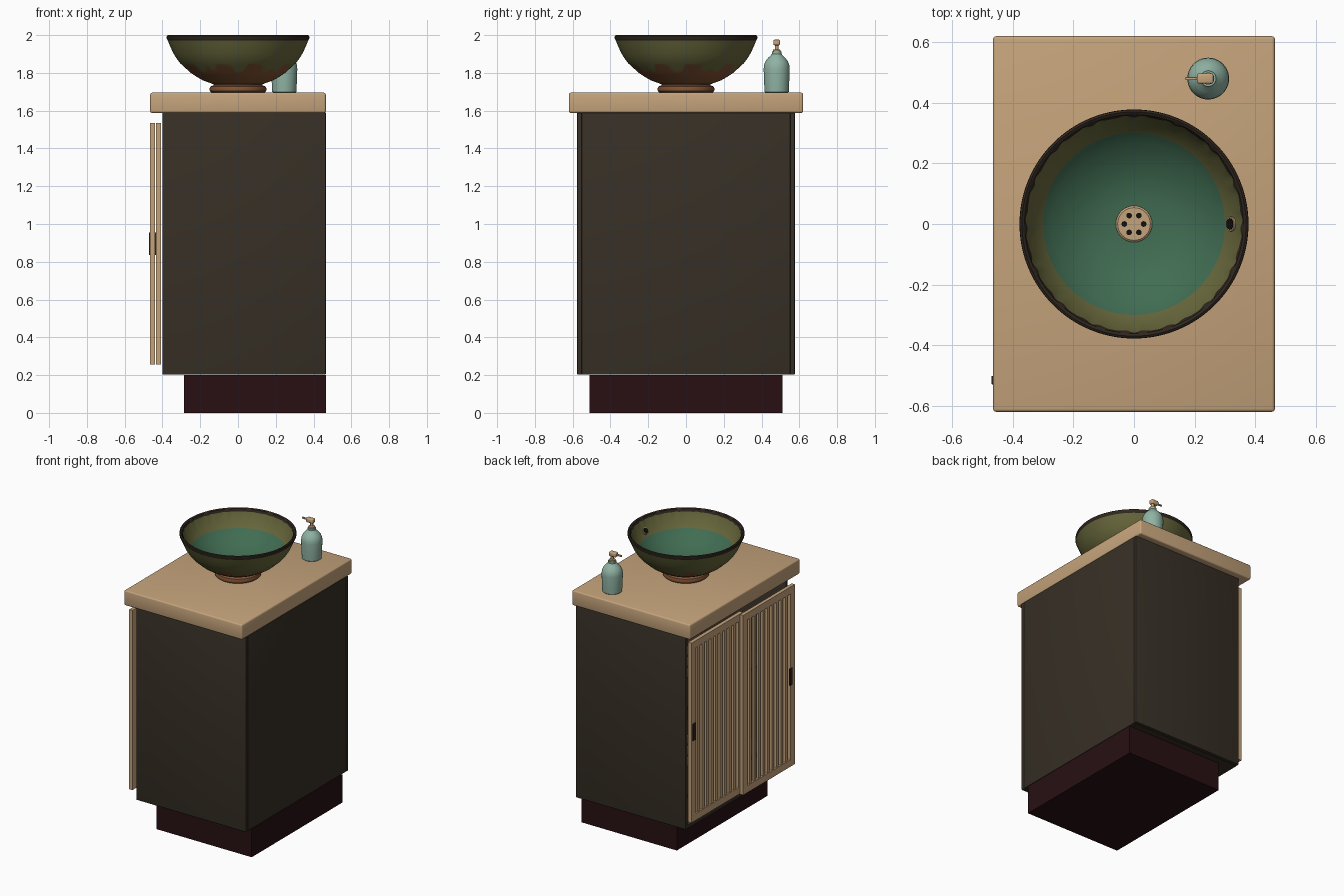
import bpy, bmesh, math
from math import sin, cos, pi

if "Cube" in bpy.data.objects:
    bpy.data.objects.remove(bpy.data.objects["Cube"])


def material(name, rgb):
    m = bpy.data.materials.new(name)
    m.diffuse_color = (*rgb, 1)
    m.use_nodes = True
    m.node_tree.nodes["Principled BSDF"].inputs["Base Color"].default_value = m.diffuse_color
    return m


WOOD = material("pale wood", (0.56, 0.37, 0.20))
DARK = material("dark cabinet wood", (0.038, 0.029, 0.019))
BASE = material("dark red plinth", (0.021, 0.005, 0.006))
OLIVE = material("olive glaze", (0.135, 0.135, 0.045))
GREEN = material("green glaze", (0.052, 0.15, 0.085))
CLAY = material("bare clay", (0.22, 0.085, 0.032))
RIM = material("dark rim", (0.028, 0.019, 0.013))
TEAL = material("pale teal", (0.28, 0.45, 0.37))
HOLE = material("black", (0.006, 0.005, 0.004))


def finish(name, bm, mats, smooth=True):
    bmesh.ops.recalc_face_normals(bm, faces=bm.faces)
    me = bpy.data.meshes.new(name)
    bm.to_mesh(me)
    bm.free()
    ob = bpy.data.objects.new(name, me)
    bpy.context.collection.objects.link(ob)
    for m in mats:
        me.materials.append(m)
    if smooth:
        bpy.ops.object.select_all(action='DESELECT')
        ob.select_set(True)
        bpy.context.view_layer.objects.active = ob
        bpy.ops.object.shade_smooth_by_angle(angle=math.radians(35))
    return ob


def add_box(bm, lo, hi):
    vs = bmesh.ops.create_cube(bm, size=1)["verts"]
    for v in vs:
        for i in range(3):
            v.co[i] = lo[i] if v.co[i] < 0 else hi[i]


def box(name, lo, hi, mat, bevel=0.0):
    bm = bmesh.new()
    add_box(bm, lo, hi)
    if bevel:
        bmesh.ops.bevel(bm, geom=bm.edges[:], offset=bevel, segments=3,
                        profile=0.5, affect='EDGES')
    return finish(name, bm, [mat], bool(bevel))


def lathe(name, rows, mats, centre=(0, 0), n=96):
    """rows: (point function of angle or (r, z), material index of band above it)"""
    bm = bmesh.new()
    rings = []
    for point, _ in rows:
        ring = []
        for i in range(n):
            a = 2 * pi * i / n
            r, z = point(a) if callable(point) else point
            ring.append(bm.verts.new((centre[0] + r * cos(a), centre[1] + r * sin(a), z)))
        rings.append(ring)
    for k in range(len(rings) - 1):
        for i in range(n):
            j = (i + 1) % n
            f = bm.faces.new((rings[k][i], rings[k][j], rings[k + 1][j], rings[k + 1][i]))
            f.material_index = rows[k][1]
    for k, m in ((0, rows[0][1]), (-1, rows[-1][1])):
        bm.faces.new(rings[k]).material_index = m
    return finish(name, bm, mats)


# Plinth, carcass panels and countertop
box("plinth", (-0.285, -0.51, 0), (0.465, 0.51, 0.2), BASE)
for side, s in (("front", -1), ("back", 1)):
    y0, y1 = sorted((s * 0.552, s * 0.576))
    box(side + "_side_panel", (-0.4, y0, 0.203), (0.465, y1, 1.59), DARK, 0.004)
box("rear_panel", (0.44, -0.552, 0.203), (0.465, 0.552, 1.59), DARK, 0.004)
box("cabinet_floor", (-0.4, -0.552, 0.203), (0.44, 0.552, 0.227), DARK)
box("cabinet_top", (-0.4, -0.552, 1.565), (0.44, 0.552, 1.59), DARK)
box("shelf", (-0.3, -0.552, 0.97), (0.44, 0.552, 0.99), DARK)
box("countertop", (-0.465, -0.62, 1.588), (0.465, 0.62, 1.695), WOOD, 0.01)

# Folded towels inside
for level, z in (("lower", 0.36), ("upper", 0.99)):
    for k in range(3):
        box(f"{level}_towel_{k + 1}", (-0.06, 0.04, z + k * 0.078),
            (0.36, 0.46, z + k * 0.078 + 0.076), TEAL, 0.02)
box("lower_shelf", (-0.3, -0.552, 0.34), (0.44, 0.552, 0.36), DARK)


# Sliding slatted doors on two tracks
def door(name, x0, x1, y0, y1, handle_y, slats=9):
    bm = bmesh.new()
    z0, z1, w = 0.255, 1.535, 0.05
    add_box(bm, (x0, y0, z0), (x1, y0 + w, z1))
    add_box(bm, (x0, y1 - w, z0), (x1, y1, z1))
    add_box(bm, (x0, y0 + w, z0), (x1, y1 - w, z0 + w))
    add_box(bm, (x0, y0 + w, z1 - w), (x1, y1 - w, z1))
    pitch = (y1 - y0 - 2 * w) / (slats + 0.5)
    for i in range(slats):
        y = y0 + w + pitch * (i + 0.5)
        add_box(bm, (x0 + 0.004, y, z0 + w), (x1 - 0.004, y + pitch * 0.5, z1 - w))
    finish(name, bm, [WOOD], False)
    box(name + "_handle", (x0 - 0.006, handle_y - 0.014, 0.835),
        (x0 + 0.004, handle_y + 0.014, 0.955), RIM, 0.002)


door("inner_door", -0.435, -0.408, -0.02, 0.56, 0.533)
door("outer_door", -0.465, -0.44, -0.56, 0.02, -0.515)

# Basin: foot, clay with a dripping glaze edge, glazed wall, rim, interior
WALL = [(0.13, 1.74), (0.185, 1.76), (0.25, 1.8), (0.305, 1.85),
        (0.34, 1.9), (0.363, 1.95), (0.372, 1.972), (0.378, 1.99)]


def wall_radius(z):
    for (r0, z0), (r1, z1) in zip(WALL, WALL[1:]):
        if z <= z1:
            return r0 + (r1 - r0) * (z - z0) / (z1 - z0)
    return WALL[-1][0]


def drip_edge(a):
    wave = sin(9 * a) + 0.6 * sin(14 * a + 1) + 0.4 * sin(23 * a + 2)
    z = 1.825 + 0.022 * math.tanh(1.6 * wave)
    return wall_radius(z), z


def rim_edge(a):
    return 0.355 + 0.0025 * sin(31 * a) + 0.0015 * sin(47 * a), 1.978


rows = [((0.14, 1.695), 0), ((0.149, 1.703), 0), ((0.151, 1.715), 0), ((0.146, 1.728), 0),
        ((0.128, 1.735), 0), ((0.13, 1.74), 0), ((0.185, 1.76), 0), ((0.22, 1.78), 0),
        ((0.25, 1.8), 0), (drip_edge, 1), ((0.305, 1.85), 1), ((0.325, 1.876), 1),
        ((0.343, 1.905), 1), ((0.363, 1.95), 1), ((0.372, 1.972), 2), ((0.378, 1.985), 2),
        ((0.377, 1.996), 2), ((0.37, 2.0), 2), ((0.361, 1.995), 2), (rim_edge, 1),
        ((0.343, 1.95), 1), ((0.323, 1.915), 1), ((0.3, 1.885), 3), ((0.27, 1.856), 3),
        ((0.23, 1.826), 3), ((0.18, 1.797), 3), ((0.12, 1.776), 3), ((0.055, 1.768), 3)]
lathe("basin", rows, [CLAY, OLIVE, RIM, GREEN], n=192)

# Drain with six holes, and overflow ring
lathe("drain", [((0.06, 1.762), 0), ((0.06, 1.774), 0), ((0.054, 1.779), 0)], [WOOD], n=32)
for i in range(6):
    a = i * pi / 3
    lathe(f"drain_hole_{i + 1}", [((0.0095, 1.776), 0), ((0.0095, 1.7805), 0)], [HOLE],
          (0.032 * cos(a), 0.032 * sin(a)), 12)
for name, r, t, mat in (("overflow_ring", 0.024, 0.006, WOOD), ("overflow_hole", 0.019, 0.008, HOLE)):
    ob = lathe(name, [((r, -0.006), 0), ((r, t), 0)], [mat], n=24)
    ob.location = (0.322, 0, 1.918)
    ob.rotation_euler = (0, math.radians(-56), 0)

# Soap bottle and pump
C = (0.245, 0.48)
lathe("soap_bottle", [((r, z), 0) for r, z in (
    (0.058, 1.695), (0.064, 1.7), (0.066, 1.74), (0.069, 1.82), (0.067, 1.842), (0.059, 1.862),
    (0.045, 1.88), (0.032, 1.892), (0.026, 1.9), (0.026, 1.912))], [TEAL], C, 40)
lathe("pump_collar", [((0.02, 1.91), 0), ((0.02, 1.922), 0), ((0.01, 1.925), 0),
                      ((0.01, 1.95), 0)], [WOOD], C, 24)
box("pump_head", (0.208, 0.463, 1.946), (0.262, 0.497, 1.976), WOOD, 0.007)
box("pump_spout", (0.17, 0.475, 1.957), (0.212, 0.485, 1.968), WOOD, 0.002)
